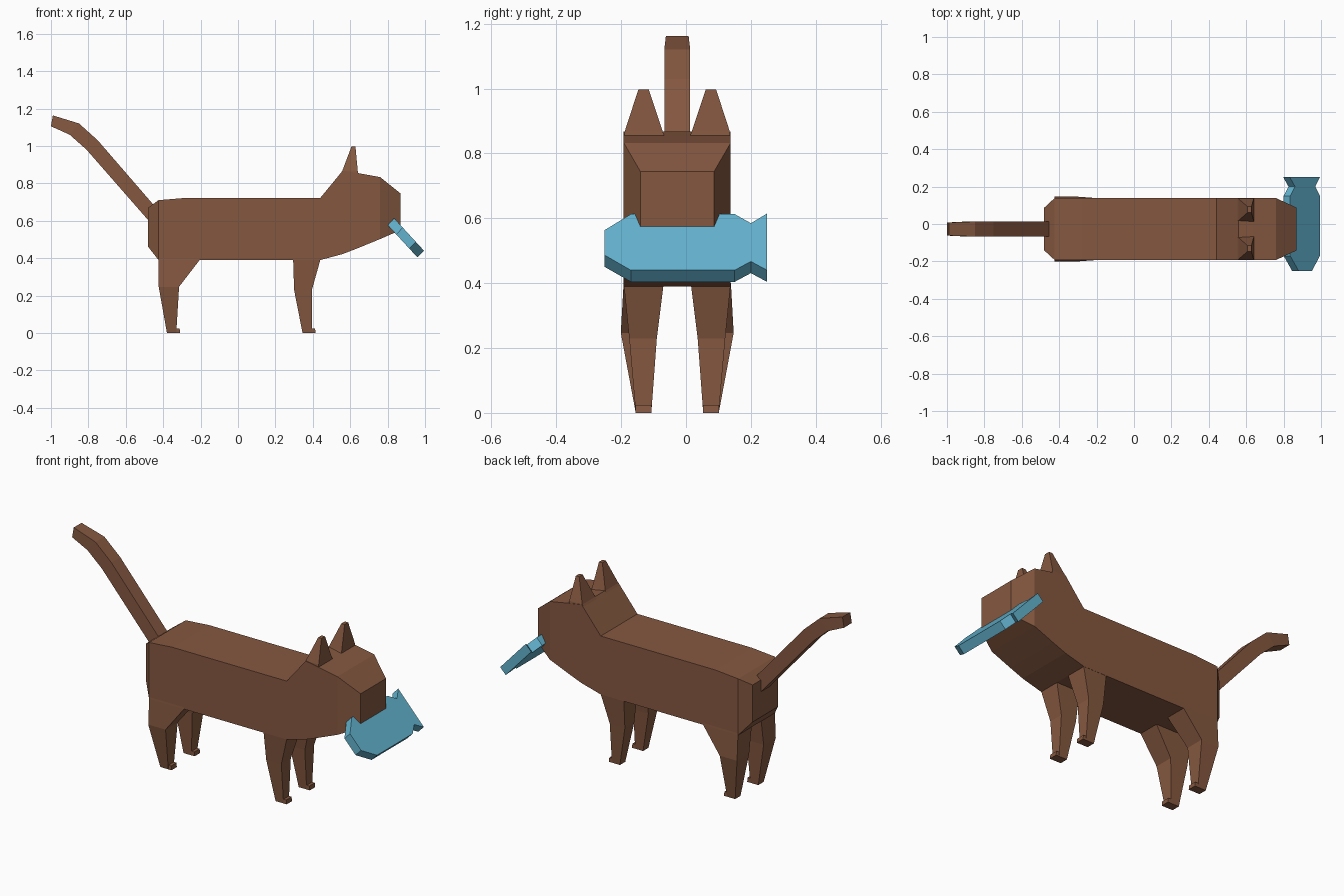
import bpy, bmesh

CY = -0.027  # the animal's symmetry plane


def material(name, col):
    m = bpy.data.materials.new(name)
    m.diffuse_color = (*col, 1)
    return m


brown = material("brown fur", (0.235, 0.098, 0.051))
blue = material("blue fish", (0.125, 0.45, 0.62))


def loft(name, rings, mat, y=CY, mirror=False):
    """Skin a list of equal-length point rings, with capped ends."""
    bm = bmesh.new()
    rows = [[bm.verts.new(p) for p in ring] for ring in rings]
    n = len(rows[0])
    for a, b in zip(rows, rows[1:]):
        for i in range(n):
            j = (i + 1) % n
            bm.faces.new((a[i], a[j], b[j], b[i]))
    bm.faces.new(rows[0])
    bm.faces.new(rows[-1])
    bmesh.ops.recalc_face_normals(bm, faces=bm.faces)
    me = bpy.data.meshes.new(name)
    bm.to_mesh(me)
    bm.free()
    me.materials.append(mat)
    ob = bpy.data.objects.new(name, me)
    ob.location.y = y
    bpy.context.collection.objects.link(ob)
    if mirror:
        mod = ob.modifiers.new("other side", 'MIRROR')
        mod.use_axis = (False, True, False)
    return ob


def level(z, x0, x1, y0, y1):
    """Horizontal rectangle at height z."""
    return [(x0, y0, z), (x1, y0, z), (x1, y1, z), (x0, y1, z)]


# Body and head: x, half width, bottom, top
body = [(-0.48, 0.114, 0.46, 0.67), (-0.425, 0.165, 0.39, 0.71),
        (-0.28, 0.165, 0.39, 0.722), (0.44, 0.165, 0.39, 0.722),
        (0.56, 0.165, 0.422, 0.868), (0.64, 0.165, 0.453, 0.855),
        (0.76, 0.165, 0.502, 0.833), (0.87, 0.114, 0.55, 0.745)]
loft("body", [[(x, -w, b), (x, w, b), (x, w, t), (x, -w, t)]
              for x, w, b, t in body], brown)

# Tail: upper point, lower point, half width
tail = [((-0.43, 0.66), (-0.46, 0.58), 0.04), ((-0.75, 1.03), (-0.81, 0.98), 0.04),
        ((-0.85, 1.12), (-0.90, 1.06), 0.04), ((-0.99, 1.163), (-1.0, 1.105), 0.035)]
loft("tail", [[(a[0], -w, a[1]), (a[0], w, a[1]), (b[0], w, b[1]), (b[0], -w, b[1])]
              for a, b, w in tail], brown)

# Ears
loft("ears", [level(0.84, 0.54, 0.643, 0.034, 0.165),
              level(0.868, 0.558, 0.64, 0.045, 0.162),
              level(0.997, 0.607, 0.628, 0.088, 0.120)], brown, mirror=True)

# Front legs and toes
loft("front_legs", [level(0.41, 0.295, 0.44, 0.043, 0.164),
                    level(0.39, 0.295, 0.44, 0.043, 0.164),
                    level(0.23, 0.30, 0.395, 0.063, 0.148),
                    level(0.0, 0.345, 0.395, 0.080, 0.128)], brown, mirror=True)
loft("front_toes", [level(0.0, 0.35, 0.415, 0.080, 0.128),
                    level(0.024, 0.35, 0.412, 0.080, 0.128)], brown, mirror=True)

# Hind legs and toes
loft("hind_legs", [level(0.41, -0.424, -0.205, 0.043, 0.164),
                   level(0.39, -0.424, -0.205, 0.043, 0.166),
                   level(0.247, -0.424, -0.315, 0.065, 0.174),
                   level(0.0, -0.38, -0.33, 0.080, 0.128)], brown, mirror=True)
loft("hind_toes", [level(0.0, -0.375, -0.31, 0.080, 0.128),
                   level(0.024, -0.375, -0.312, 0.080, 0.128)], brown, mirror=True)

# Fish: tilted plate, outline given as y, z of its front face
outline = [(-0.252, 0.563), (-0.17, 0.613), (0.15, 0.613), (0.20, 0.585), (0.25, 0.615),
           (0.25, 0.44), (0.20, 0.467), (0.15, 0.44), (-0.17, 0.44), (-0.252, 0.487)]
front = [(0.835 + (0.613 - z) * 0.92, y, z) for y, z in outline]
back = [(x - 0.035, y, z - 0.036) for x, y, z in front]
loft("fish", [front, back], blue, y=0)
